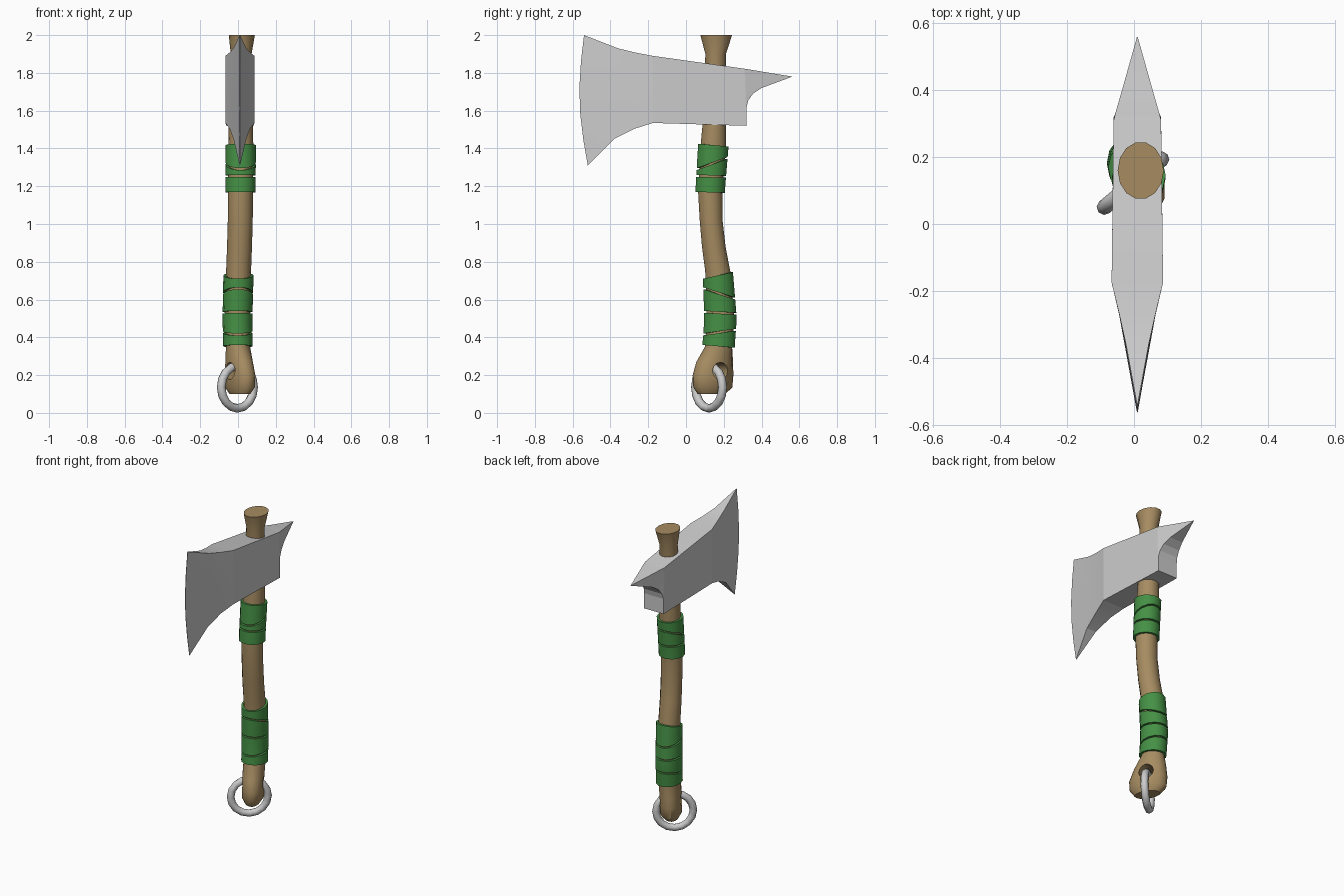
import bpy, bmesh
from math import sin, cos, pi, radians
from mathutils import Vector, Matrix

if "Cube" in bpy.data.objects:
    bpy.data.objects.remove(bpy.data.objects["Cube"])


def material(name, rgb):
    m = bpy.data.materials.new(name)
    m.diffuse_color = (*rgb, 1)
    m.use_nodes = True
    m.node_tree.nodes["Principled BSDF"].inputs["Base Color"].default_value = m.diffuse_color
    return m


wood = material("wood", (0.38, 0.26, 0.12))
cloth = material("green_cloth", (0.06, 0.28, 0.06))


def loft(name, loops, mat=None, caps=True, smooth=None):
    """Skin a list of equal-length point loops."""
    bm = bmesh.new()
    rings = [[bm.verts.new(p) for p in lp] for lp in loops]
    n = len(rings[0])
    for a, b in zip(rings, rings[1:]):
        for i in range(n):
            j = (i + 1) % n
            bm.faces.new((a[i], a[j], b[j], b[i]))
    if caps:
        bm.faces.new(rings[0])
        bm.faces.new(rings[-1])
    bmesh.ops.recalc_face_normals(bm, faces=bm.faces)
    me = bpy.data.meshes.new(name)
    bm.to_mesh(me)
    bm.free()
    ob = bpy.data.objects.new(name, me)
    bpy.context.collection.objects.link(ob)
    if mat:
        me.materials.append(mat)
    if smooth:
        select(ob)
        bpy.ops.object.shade_smooth_by_angle(angle=radians(smooth))
    return ob


def select(ob):
    bpy.ops.object.select_all(action='DESELECT')
    ob.select_set(True)
    bpy.context.view_layer.objects.active = ob


# Handle: z, centre x, centre y, long radius, short radius, direction of long radius
HANDLE = [
    (0.10, 0.01, 0.135, 0.080, 0.045, 120),
    (0.135, 0.01, 0.142, 0.113, 0.066, 120),
    (0.20, 0.01, 0.143, 0.118, 0.068, 120),
    (0.27, 0.006, 0.152, 0.103, 0.066, 115),
    (0.35, 0.0, 0.172, 0.074, 0.064, 90),
    (0.50, -0.003, 0.183, 0.074, 0.065, 90),
    (0.75, 0.003, 0.168, 0.068, 0.066, 90),
    (0.88, 0.008, 0.147, 0.064, 0.066, 90),
    (1.02, 0.012, 0.133, 0.062, 0.066, 90),
    (1.18, 0.013, 0.128, 0.066, 0.066, 90),
    (1.42, 0.015, 0.145, 0.069, 0.066, 90),
    (1.60, 0.015, 0.153, 0.060, 0.062, 90),
    (1.90, 0.017, 0.157, 0.056, 0.055, 90),
    (2.00, 0.02, 0.160, 0.086, 0.069, 90),
]
SIDES = 14


def section(s, t, grow=0.0):
    z, cx, cy, a, b, deg = s
    r = radians(deg)
    u, v = (a + grow) * cos(t - r), (b + grow) * sin(t - r)
    return Vector((cx + u * cos(r) - v * sin(r), cy + u * sin(r) + v * cos(r), z))


def section_at(z):
    for p, q in zip(HANDLE, HANDLE[1:]):
        if z <= q[0]:
            f = (z - p[0]) / (q[0] - p[0])
            return [x + (y - x) * f for x, y in zip(p, q)]
    return HANDLE[-1]


angles = [2 * pi * i / SIDES for i in range(SIDES)]
handle = loft("handle", [[section(s, t) for t in angles] for s in HANDLE], wood)

# Hole through the pommel for the ring
bpy.ops.mesh.primitive_cylinder_add(vertices=12, radius=0.046, depth=0.6)
cutter = bpy.context.object
cutter.name = "hole_cutter"
cutter.hide_render = True
cutter.matrix_world = (Matrix.Translation((0.01, 0.145, 0.222))
                       @ Matrix.Rotation(radians(36), 4, 'Z')
                       @ Matrix.Rotation(pi / 2, 4, 'Y'))
bpy.context.view_layer.update()
mod = handle.modifiers.new("hole", 'BOOLEAN')
mod.operation = 'DIFFERENCE'
mod.solver = 'EXACT'
mod.object = cutter
select(handle)
bpy.ops.object.modifier_apply(modifier="hole")
bpy.data.objects.remove(cutter)
bpy.ops.object.shade_smooth_by_angle(angle=radians(40))


# Cloth wraps: slanted seams as (z at front, z at back), bottom to top
def wrap(name, seams):
    gap = 0.005
    for k, (lo, hi) in enumerate(zip(seams, seams[1:])):
        loops = []
        for f, grow in ((0, -0.004), (0, 0.014), (0.5, 0.014), (1, 0.014), (1, -0.004)):
            loop = []
            for t in angles:
                w = (1 + sin(t)) / 2
                z0 = lo[0] + (lo[1] - lo[0]) * w + gap
                z1 = hi[0] + (hi[1] - hi[0]) * w - gap
                loop.append(section(section_at(z0 + (z1 - z0) * f), t, grow))
                loop[-1].z = z0 + (z1 - z0) * f
            loops.append(loop)
        loft(f"{name}_{k + 1}", loops, cloth, caps=False, smooth=40)


wrap("upper_wrap", [(1.165, 1.16), (1.255, 1.25), (1.29, 1.35), (1.43, 1.415)])
wrap("lower_wrap", [(0.355, 0.34), (0.415, 0.44), (0.535, 0.525), (0.66, 0.605), (0.715, 0.75)])

# Axe head: bottom y, bottom z, top y, top z, half width, forward bulge
HEAD = [
    (-0.52, 1.31, -0.54, 2.00, 0.001, 0.034),
    (-0.38, 1.45, -0.36, 1.93, 0.034, 0.012),
    (-0.27, 1.505, -0.27, 1.908, 0.054, 0.004),
    (-0.175, 1.535, -0.175, 1.89, 0.077, 0),
    (0.32, 1.52, 0.310, 1.822, 0.071, 0),
    (0.321, 1.62, 0.314, 1.821, 0.070, 0),
    (0.33, 1.655, 0.33, 1.819, 0.066, 0),
    (0.355, 1.69, 0.355, 1.815, 0.059, 0),
    (0.40, 1.72, 0.40, 1.807, 0.046, 0),
    (0.56, 1.779, 0.56, 1.781, 0.001, 0),
]
ROWS = 6
loops = []
for yb, zb, yt, zt, w, bulge in HEAD:
    side = []
    for r in range(ROWS):
        f = r / (ROWS - 1)
        side.append((yb + (yt - yb) * f - bulge * sin(pi * f), zb + (zt - zb) * f))
    loops.append([(0.01 + w, y, z) for y, z in side]
                 + [(0.01 - w, y, z) for y, z in reversed(side)])
loft("axe_head", loops, smooth=12)

# Metal ring hanging through the pommel
bpy.ops.mesh.primitive_torus_add(major_radius=0.112, minor_radius=0.023,
                                 major_segments=16, minor_segments=8)
ring = bpy.context.object
ring.name = "pommel_ring"
ring.matrix_world = (Matrix.Translation((-0.003, 0.122, 0.136))
                     @ Matrix.Rotation(radians(40), 4, 'Z')
                     @ Matrix.Rotation(pi / 2, 4, 'X'))
bpy.ops.object.shade_smooth_by_angle(angle=radians(50))
